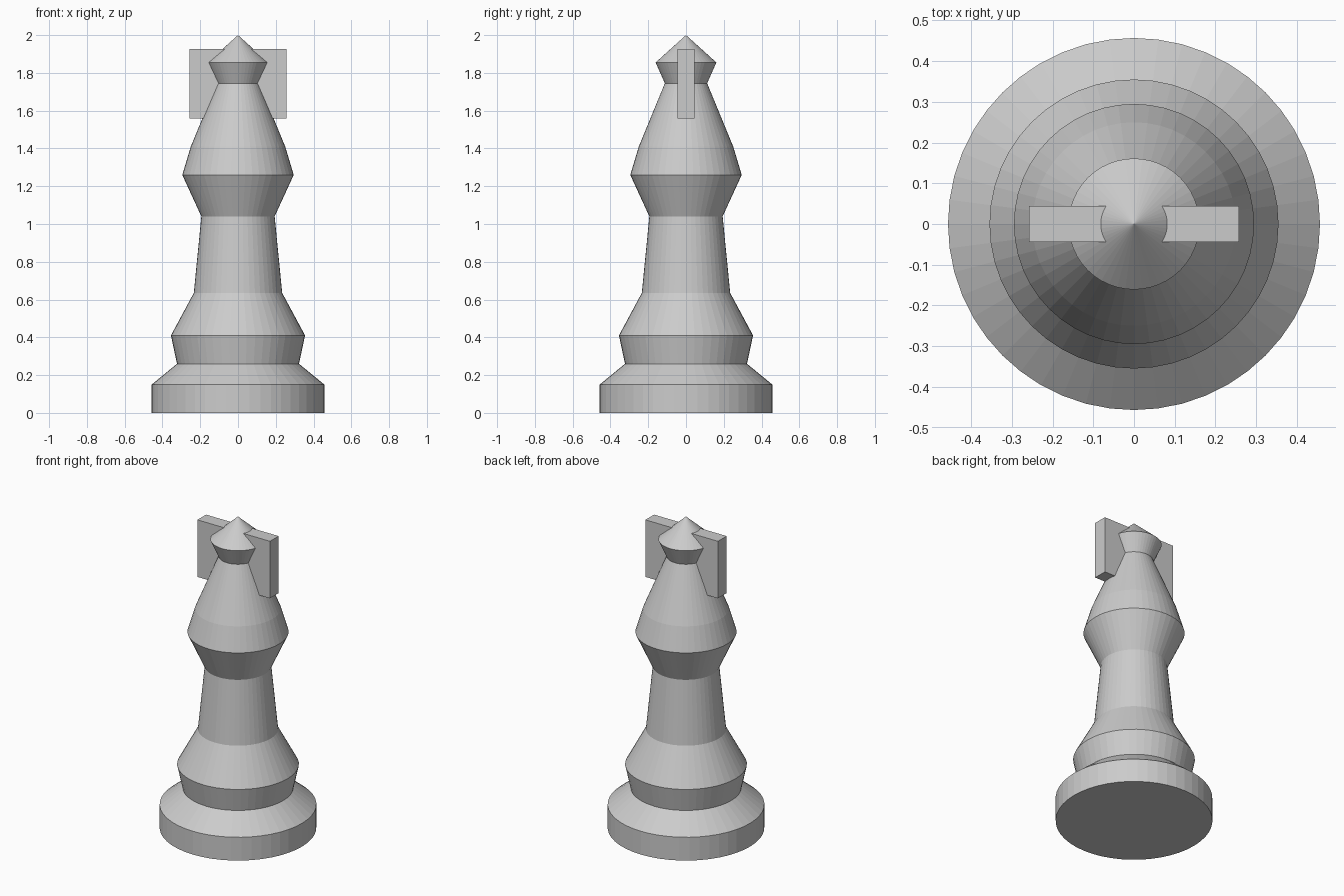
import bpy, bmesh, math

if "Cube" in bpy.data.objects:
    bpy.data.objects.remove(bpy.data.objects["Cube"])

SEGMENTS = 48

grey = bpy.data.materials.new("light_grey")
grey.diffuse_color = (0.6, 0.6, 0.6, 1)
grey.use_nodes = True
grey.node_tree.nodes["Principled BSDF"].inputs["Base Color"].default_value = grey.diffuse_color


def finish(name, bm):
    bmesh.ops.recalc_face_normals(bm, faces=bm.faces)
    mesh = bpy.data.meshes.new(name)
    bm.to_mesh(mesh)
    bm.free()
    mesh.materials.append(grey)
    obj = bpy.data.objects.new(name, mesh)
    bpy.context.collection.objects.link(obj)
    return obj


# Turned body: (radius, height) outline from the foot to the tip
profile = [(0, 0), (0.457, 0), (0.457, 0.15), (0.323, 0.26), (0.355, 0.41),
           (0.234, 0.635), (0.194, 1.04), (0.295, 1.26), (0.25, 1.41),
           (0.112, 1.745), (0.161, 1.855), (0, 2.0)]
bm = bmesh.new()
verts = [bm.verts.new((r, 0, z)) for r, z in profile]
edges = [bm.edges.new(pair) for pair in zip(verts, verts[1:])]
bmesh.ops.spin(bm, geom=verts + edges, cent=(0, 0, 0), axis=(0, 0, 1),
               angle=math.tau, steps=SEGMENTS, use_merge=True)
bmesh.ops.remove_doubles(bm, verts=bm.verts, dist=0.0005)
finish("turned_body", bm)

# Flat bar running crosswise through the head
bm = bmesh.new()
bmesh.ops.create_cube(bm, size=1)
bmesh.ops.scale(bm, vec=(0.516, 0.088, 0.367), verts=bm.verts)
bmesh.ops.translate(bm, vec=(0, 0, 1.743), verts=bm.verts)
finish("head_bar", bm)
